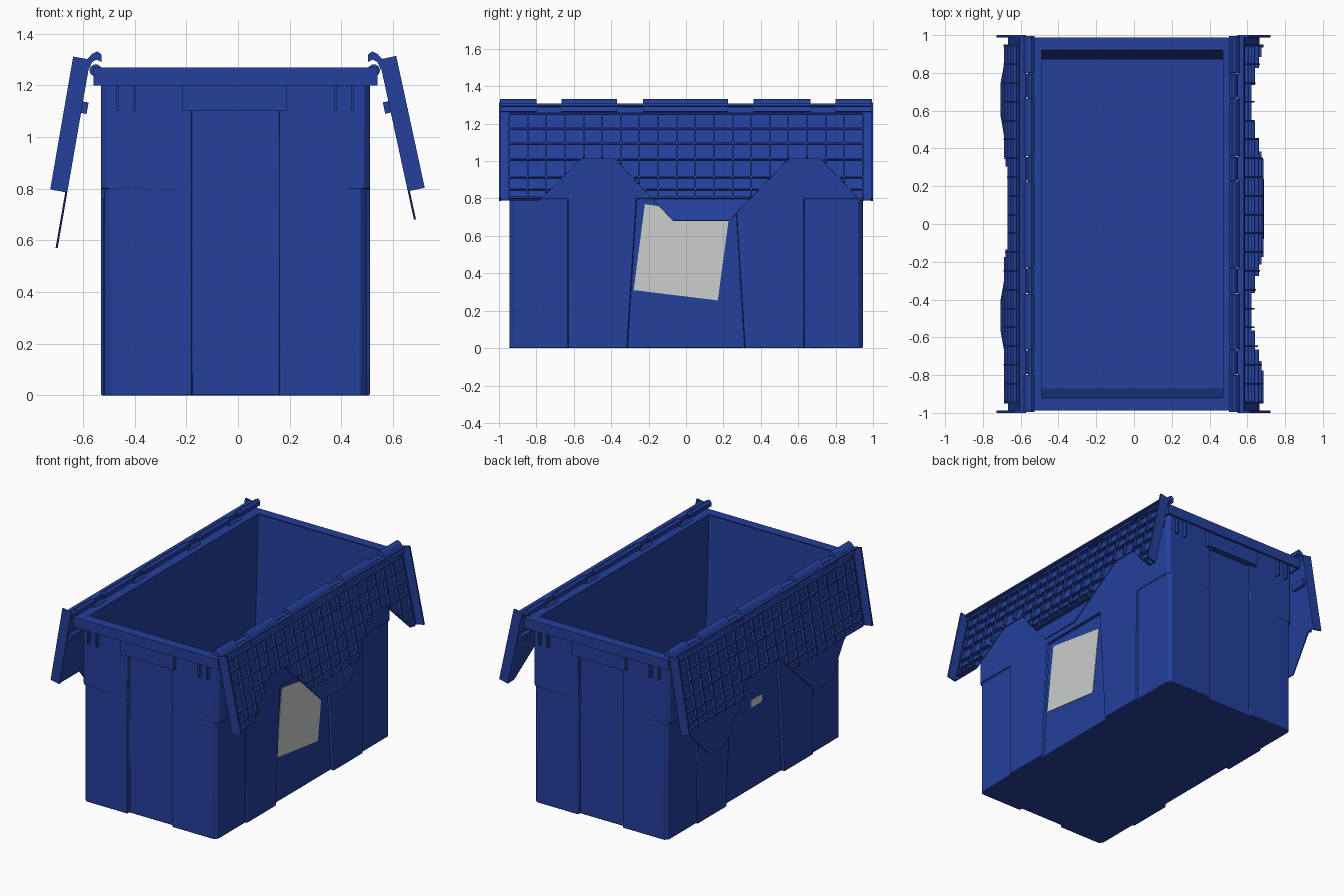
import bpy, bmesh, math
from mathutils import Vector

if "Cube" in bpy.data.objects:
    bpy.data.objects.remove(bpy.data.objects["Cube"])

def material(name, rgb):
    m = bpy.data.materials.new(name)
    m.diffuse_color = (*rgb, 1)
    m.use_nodes = True
    m.node_tree.nodes["Principled BSDF"].inputs["Base Color"].default_value = m.diffuse_color
    return m

BLUE = material("tote blue", (0.017, 0.05, 0.33))
GREY = material("label grey", (0.60, 0.62, 0.61))

def finish(bm, name, mat=BLUE, bevel=0, recalc=True):
    if recalc:
        bmesh.ops.recalc_face_normals(bm, faces=bm.faces)
    me = bpy.data.meshes.new(name)
    bm.to_mesh(me)
    bm.free()
    me.materials.append(mat)
    ob = bpy.data.objects.new(name, me)
    bpy.context.collection.objects.link(ob)
    if bevel:
        b = ob.modifiers.new("soft edges", 'BEVEL')
        b.width, b.segments, b.limit_method = bevel, 2, 'ANGLE'
        b.angle_limit = math.radians(35)
    return ob

def loft(bm, loops, cap_first=False, cap_last=False):
    rows = [[bm.verts.new(p) for p in lp] for lp in loops]
    for a, b in zip(rows, rows[1:]):
        for i in range(len(a)):
            j = (i + 1) % len(a)
            bm.faces.new((a[i], a[j], b[j], b[i]))
    if cap_first:
        bm.faces.new(rows[0][::-1])
    if cap_last:
        bm.faces.new(rows[-1])

def prism(bm, pts_a, pts_b):
    loft(bm, [pts_a, pts_b], True, True)

def box(bm, x0, x1, y0, y1, z0, z1):
    prism(bm, *[[(x0, y0, z), (x1, y0, z), (x1, y1, z), (x0, y1, z)] for z in (z0, z1)])

CX = -0.01          # the tub sits slightly left of centre

# ---- tub outer shell: lofted plan with recessed panels
def plan(z, c, m, k, f):
    X, Y, ch = 0.52, 0.945, 0.022
    half = [(-X + c + ch, -Y), (-0.17, -Y), (-0.17, -Y + f), (0.17, -Y + f), (0.17, -Y),
            (X - c - ch, -Y), (X - c, -Y + ch), (X - c, -0.63), (X, -0.63), (X, -k),
            (X - m, -k), (X - m, k), (X, k), (X, 0.63), (X - c, 0.63), (X - c, Y - ch)]
    full = half + [(-x, -y) for x, y in half]
    return [(x + CX, y, z) for x, y in full]

bm = bmesh.new()
loft(bm, [plan(0, .013, .025, .315, .022), plan(0.80, .013, .025, .265, .022),
          plan(0.80, 0, 0, .265, .022), plan(1.11, 0, 0, .25, .022),
          plan(1.11, 0, 0, .25, 0), plan(1.255, 0, 0, .25, 0)], cap_first=True)
bmesh.ops.remove_doubles(bm, verts=bm.verts, dist=1e-5)
tub = finish(bm, "tub_outside", bevel=0.006, recalc=False)
bpy.context.view_layer.objects.active = tub
tub.select_set(True)
bpy.ops.object.shade_smooth_by_angle(angle=math.radians(35))

# ---- tub inside, end walls lean inward
def rect(hx, hy, z):
    return [(CX - hx, -hy, z), (CX + hx, -hy, z), (CX + hx, hy, z), (CX - hx, hy, z)]

bm = bmesh.new()
loft(bm, [rect(.48, .92, 1.268), rect(.48, .87, .03)], cap_last=True)
finish(bm, "tub_inside", recalc=False)

# ---- hollow rim
bm = bmesh.new()
loft(bm, [rect(.48, .92, 1.25), rect(.535, .972, 1.25), rect(.535, .972, 1.20),
          rect(.55, .988, 1.20), rect(.55, .988, 1.27), rect(.48, .92, 1.27)])
finish(bm, "rim", recalc=False)

# ---- handle blocks and thin ribs below the rim at both ends
bm = bmesh.new()
for s in (-1, 1):
    y0, y1 = sorted((s * 0.93, s * 0.972))
    box(bm, -0.215, 0.19, y0, y1, 1.10, 1.255)
    for x in (-0.465, -0.40, 0.378, 0.443):
        box(bm, x - .005, x + .005, y0, y1, 1.10, 1.255)
finish(bm, "handle_blocks_and_ribs")

# ---- hinge: lid curls, with rim knuckles in the gaps
CURL = [(.503, 1.29), (.503, 1.318), (.518, 1.332), (.54, 1.322), (.558, 1.302),
        (.575, 1.265), (.552, 1.262), (.54, 1.29), (.522, 1.30)]
GAPS = [(-.80, -.665), (-.37, -.23), (.225, .36), (.665, .80)]
KNUCKLE = [(.526 + .024 * math.cos(a * math.pi / 5), 1.258 + .024 * math.sin(a * math.pi / 5))
           for a in range(10)]
for side, mx in (("right", lambda x: x), ("left", lambda x: -0.025 - x)):
    bm = bmesh.new()
    ends = [-0.995] + [v for g in GAPS for v in g] + [0.995]
    for y0, y1 in zip(ends[::2], ends[1::2]):
        prism(bm, *[[(mx(x), y, z) for x, z in CURL] for y in (y0, y1)])
    finish(bm, side + "_lid_hinge_curl")
    bm = bmesh.new()
    for y0, y1 in GAPS:
        prism(bm, *[[(mx(x), y, z) for x, z in KNUCKLE] for y in (y0 + .005, y1 - .005)])
    finish(bm, side + "_rim_knuckles")

# ---- hanging lid halves with interlocking teeth and a rib grid on the outer face
def lid(side, sx, origin, angle, edge):
    u = Vector((sx * math.sin(angle), 0, -math.cos(angle)))
    v = Vector((sx * math.cos(angle), 0, math.sin(angle)))

    def P(y, d, n):
        return Vector((origin, y, 1.30)) + u * d + v * n

    def slab(bm, y0, y1, d0, d1, n0, n1):
        prism(bm, *[[P(y0, d0, n), P(y1, d0, n), P(y1, d1, n), P(y0, d1, n)] for n in (n0, n1)])

    contour = [(y, (1.30 - z) / math.cos(angle)) for y, z in edge]

    def depth(y):
        for (ya, da), (yb, db) in zip(contour, contour[1:]):
            if ya <= y <= yb:
                return da + (db - da) * (y - ya) / (yb - ya)
        return contour[0][1]

    bm = bmesh.new()
    outline = [(-.995, 0)] + contour + [(.995, 0)]
    prism(bm, *[[P(y, d, n) for y, d in outline] for n in (0, .008)])
    finish(bm, side + "_lid_panel")

    bm = bmesh.new()
    for s in (-1, 1):
        y0, y1 = sorted((s, s * .988))
        slab(bm, y0, y1, 0, .522, 0, .067)              # end plates
        y0, y1 = sorted((s * .88, s * .985))
        slab(bm, y0, y1, .165, .21, -.022, 0.002)       # latch tabs
    slab(bm, -.99, .99, 0, .012, 0, .035)               # top wall
    finish(bm, side + "_lid_edges")

    bm = bmesh.new()
    t, h = .004, .03
    for i in range(20):                                 # ribs down the lid
        y = -.945 + i * 1.89 / 19
        slab(bm, y - t, y + t, .05, min(depth(y) - .005, .52), .004, h)
    for z in (1.25, 1.17, 1.09, 1.005, .91, .845, .80):  # ribs along the lid
        d = (1.30 - z) / math.cos(angle)
        start = None
        for i in range(190):
            y = -.945 + i * .01
            inside = i < 189 and depth(y) > d + .008
            if inside and start is None:
                start = y
            elif not inside and start is not None:
                slab(bm, start, y, d - t, d + t, .004, h)
                start = None
    finish(bm, side + "_lid_rib_grid")

lid("right", 1, 0.547, math.radians(12.2),
    [(-.995, .79), (-.78, .79), (-.56, 1.01), (-.38, 1.01), (-.07, .68), (.23, .68),
     (.55, 1.01), (.72, 1.01), (.93, .79), (.995, .79)])
lid("left", -1, -0.572, math.radians(9.8),
    [(-.995, .79), (-.78, .79), (-.57, .57), (-.40, .57), (-.08, .90), (.24, .90),
     (.57, .57), (.75, .57), (.95, .79), (.995, .79)])

# ---- paper labels on the recessed side panels
def label(name, x, thick, corners):
    bm = bmesh.new()
    prism(bm, *[[(xx, y, z) for y, z in corners] for xx in (x, x + thick)])
    finish(bm, name, GREY)

label("right_label", 0.483, 0.006, [(-.28, .31), (.17, .255), (.23, .70), (-.22, .77)])
label("left_label", -0.503, -0.006, [(-.10, .56), (.02, .56), (.02, .61), (-.10, .61)])
